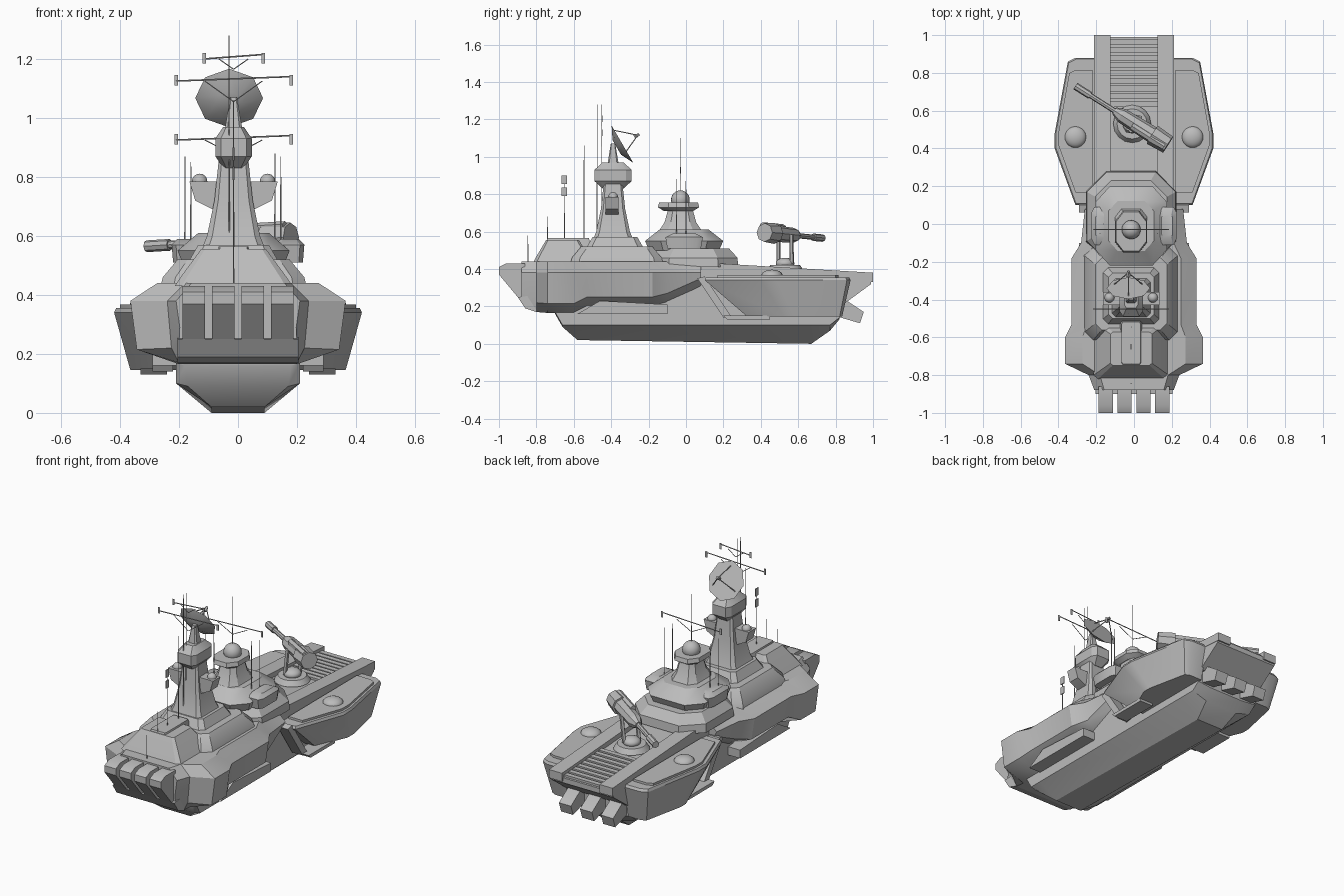
import bpy, bmesh, math
from mathutils import Vector

cube = bpy.data.objects.get("Cube")
if cube:
    bpy.data.objects.remove(cube, do_unlink=True)

grey = bpy.data.materials.new("ship_grey")
grey.use_nodes = True
grey.diffuse_color = (.5, .5, .5, 1)
grey.node_tree.nodes["Principled BSDF"].inputs["Base Color"].default_value = grey.diffuse_color

TOWER_X = -.015          # towers and masts stand slightly off the centre line
SIDES = (-1, 1)


def finish(name, bm, mirror=False):
    """Smooth shading with sharp creases kept."""
    bmesh.ops.recalc_face_normals(bm, faces=bm.faces)
    for face in bm.faces:
        face.smooth = True
    for edge in bm.edges:
        edge.smooth = edge.calc_face_angle(0) < math.radians(30)
    mesh = bpy.data.meshes.new(name)
    bm.to_mesh(mesh)
    bm.free()
    mesh.materials.append(grey)
    obj = bpy.data.objects.new(name, mesh)
    bpy.context.collection.objects.link(obj)
    if mirror:
        obj.modifiers.new("mirror", 'MIRROR')


def loft(name, rings, mirror=False):
    """Bridge equal rings of points and cap both ends."""
    bm = bmesh.new()
    loops = [[bm.verts.new(point) for point in ring] for ring in rings]
    for lower, upper in zip(loops, loops[1:]):
        for i in range(len(lower)):
            bm.faces.new((lower[i - 1], lower[i], upper[i], upper[i - 1]))
    bm.faces.new(loops[0])
    bm.faces.new(loops[-1])
    finish(name, bm, mirror)


def symmetric(y, half):
    """Full cross-section at y from its half profile of (x, z)."""
    return [(x, y, z) for x, z in half] + [(-x, y, z) for x, z in reversed(half)]


def extrude_x(name, profile, start, end, mirror=False):
    """Side profile of (y, z) stretched across the ship."""
    loft(name, [[(x, y, z) for y, z in profile] for x in (start, end)], mirror)


def stack(name, y, levels, stretch=1, square=.7, x=TOWER_X, mirror=False):
    """Octagonal levels (height, half width); stretch is length over width."""
    rings = []
    for z, half in levels:
        cut = half * square
        corners = [(half, cut), (cut, half), (-cut, half), (-half, cut),
                   (-half, -cut), (-cut, -half), (cut, -half), (half, -cut)]
        rings.append([(x + dx, y + dy * stretch, z) for dx, dy in corners])
    loft(name, rings, mirror)


def rod(name, start, end, radius, end_radius=None, sides=5):
    start, end = Vector(start), Vector(end)
    span = end - start
    bm = bmesh.new()
    bmesh.ops.create_cone(bm, cap_ends=True, segments=sides, radius1=radius,
                          radius2=radius if end_radius is None else end_radius,
                          depth=span.length)
    bm.transform(span.to_track_quat('Z', 'Y').to_matrix().to_4x4())
    bmesh.ops.translate(bm, verts=bm.verts, vec=(start + end) / 2)
    finish(name, bm)


def dome(name, centre, radius, squash=1, mirror=False):
    bm = bmesh.new()
    bmesh.ops.create_uvsphere(bm, u_segments=20, v_segments=12, radius=radius)
    bmesh.ops.scale(bm, verts=bm.verts, vec=(1, 1, squash))
    bmesh.ops.translate(bm, verts=bm.verts, vec=centre)
    finish(name, bm, mirror)


# Lower hull: stations of y, flat bottom half width, bottom height
def keel_section(y, flat, bottom):
    return symmetric(y, [(.21, .26), (.21, max(.1, bottom + .01)), (flat, bottom)])


loft("lower_hull", [keel_section(*station) for station in (
    (-.7, .18, .16), (-.66, .17, .09), (-.58, .09, .02), (.67, .09, 0),
    (.77, .11, .07), (.82, .12, .13))])


# Upper body with swollen bow cheeks: stations of y, half beam, underside height
def body_section(y, beam, low):
    deck = .44
    return symmetric(y, [(beam * .75, deck), (beam, deck - .06),
                         (beam * .94, low + .05), (.2, low)])


loft("upper_body", [body_section(*station) for station in (
    (-.88, .21, .24), (-.8, .24, .17), (-.74, .365, .165), (-.6, .365, .165),
    (-.53, .33, .2), (-.18, .33, .2), (-.1, .28, .22), (.08, .26, .3))])

# Flight deck, rails, slats and stern skids
extrude_x("aft_deck", [(-.1, .42), (.99, .35), (.99, .32), (.84, .21), (-.1, .22)], -.21, .21)
extrude_x("deck_rail", [(0, .44), (1, .38), (1, .33), (0, .4)], .125, .212, mirror=True)
for i in range(9):
    y = .62 + i * .041
    height = .43 - y * .07
    extrude_x("deck_slat", [(y, .33), (y, height), (y + .03, height), (y + .03, .33)],
              -.125, .125)
for x in (-.14, 0, .14):
    extrude_x("stern_skid", [(.74, .24), (.86, .23), (.95, .17), (.93, .11), (.76, .16)],
              x - .04, x + .04)

# Side sponsons: one plan outline, shrunk for the keel and the raised lip
plan = [(.2, .88), (.31, .88), (.35, .86), (.42, .48), (.42, .4), (.31, .1), (.2, .1)]


def shrunk(z, centre_x, centre_y, scale_x, scale_y):
    return [(centre_x + (x - centre_x) * scale_x, centre_y + (y - centre_y) * scale_y, z)
            for x, y in plan]


loft("sponson", [shrunk(.145, .2, .75, .75, .65), shrunk(.34, .2, .5, 1, 1),
                 shrunk(.355, .2, .5, .97, .98)], mirror=True)
loft("sponson_lip", [shrunk(z, .31, .5, .82, .83) for z in (.35, .368)], mirror=True)
dome("sponson_dome", (.31, .46, .365), .057, squash=.55, mirror=True)
extrude_x("sponson_brace", [(.06, .35), (.1, .36), (.24, .15), (.2, .14)], .22, .29, mirror=True)
extrude_x("sponson_foot", [(.2, .15), (.45, .15), (.45, .13), (.22, .13)], .24, .33, mirror=True)
extrude_x("side_skid", [(-.58, .16), (-.46, .23), (-.1, .21), (-.1, .16)], .2, .29, mirror=True)

# Bow launch tubes in their tray
tube = [(-.86, .43), (-.96, .43), (-1, .41), (-1, .37), (-.9, .25), (-.86, .24)]
for i in range(4):
    x = (i - 1.5) * .1
    extrude_x("launch_tube", tube, x - .038, x + .038)
extrude_x("tube_tray", [(-.8, .26), (-.9, .25), (-.86, .19), (-.8, .17)], -.205, .205)

# Forward superstructure
stack("fore_house", -.66, [(.43, .2), (.46, .18), (.555, .11)], stretch=.8, square=.88)
stack("house_spine", -.63, [(.45, .07), (.565, .05)], stretch=2.2, square=.9)
stack("bridge_base", -.37, [(.42, .25), (.46, .24), (.52, .19)], square=.82)
stack("bridge_upper", -.38, [(.5, .16), (.57, .12)], square=.82)
stack("main_tower", -.39, [(.55, .11), (.6, .09), (.72, .065), (.86, .05)], square=.8)
stack("tower_head", -.39, [(.83, .035), (.87, .062), (.93, .062), (.97, .035)], stretch=1.6)
stack("dish_pylon", -.39, [(.96, .03), (1.07, .012)])
wing = [(.04, .68), (.06, .685), (.13, .72), (.15, .785), (.04, .785)]
for side in SIDES:
    loft("tower_wing", [[(TOWER_X + side * x, y, z) for x, z in wing] for y in (-.43, -.36)])
    dome("wing_dome", (TOWER_X + side * .115, -.39, .785), .026)

# Radar dish with a feed on three struts
hub, axis = Vector((-.03, -.37, 1.05)), Vector((0, .86, .5))
rim = hub + axis * .035
feed = hub + axis * .13
rod("dish_bowl", hub, rim, .045, .115, sides=8)
rod("dish_feed", feed - axis * .02, feed + axis * .01, .012, .008)
across = Vector((1, 0, 0))
upward = across.cross(axis)
for i in range(3):
    angle = i * math.tau / 3 + math.pi / 2
    spoke = across * math.cos(angle) + upward * math.sin(angle)
    rod("feed_strut", rim + spoke * .085, feed, .003)

# Aft superstructure
stack("aft_base", .04, [(.41, .24), (.46, .235), (.51, .19)], square=.55)
stack("aft_house", -.01, [(.5, .17), (.55, .19), (.61, .12)], stretch=1.1, square=.6)
stack("aft_tower", -.03, [(.6, .09), (.65, .065), (.72, .05)], stretch=1.3, square=.6)
stack("aft_platform", -.04, [(.71, .06), (.73, .085), (.755, .08)], stretch=1.3, square=.5)
dome("aft_dome", (TOWER_X, -.03, .77), .05)
stack("side_pod", -.01, [(.51, .045), (.57, .05), (.59, .03)], stretch=2, x=.175, mirror=True)

# Deck gun, laid out along one line from breech to muzzle
mount = Vector((-.01, .53, .43))
dome("gun_dome", mount, .05, squash=.6)
rod("gun_ring", mount - Vector((0, 0, .04)), mount - Vector((0, 0, .01)), .1, .08, sides=16)
breech, muzzle = Vector((.18, .42, .595)), Vector((-.31, .73, .565))
trunnion = breech.lerp(muzzle, .35)
for side in SIDES:
    offset = Vector((.025, .035, 0)) * side
    rod("gun_leg", mount + offset, trunnion + offset, .012)
for part, start, end, radius, end_radius in (
        ("breech", 0, .17, .05, .056), ("body", .17, .5, .045, .04),
        ("sleeve", .5, .58, .04, .02), ("barrel", .58, .9, .014, .014),
        ("muzzle", .84, 1, .02, .02)):
    rod("gun_" + part, breech.lerp(muzzle, start), breech.lerp(muzzle, end),
        radius, end_radius, sides=8)
lift = Vector((-.02, -.01, .035))
rod("gun_sight", breech + lift, trunnion + lift, .02, sides=6)


# Masts with cross yards, braces and end plates
def yard(y, z, half, foot):
    rod("yard", (TOWER_X - half, y, z), (TOWER_X + half, y, z + .015), .003)
    for side in SIDES:
        tip = TOWER_X + side * half
        rod("yard_brace", (TOWER_X, y, z - foot), ((TOWER_X + tip) / 2, y, z), .002)
        stack("yard_end", y, [(z - .015, .006), (z + .02, .006)], stretch=.4, x=tip)


yard(-.45, 1.125, .195, .07)
yard(-.45, 1.2, .1, .035)
yard(-.03, .925, .195, .05)
for x, y, peak in ((-.03, -.475, 1.28), (-.03, -.45, 1.28), (TOWER_X, -.03, 1.1),
                   (TOWER_X, -.545, 1.06), (TOWER_X, -.65, .9), (TOWER_X, -.74, .68),
                   (TOWER_X, -.845, .58), (-.18, -.05, .87), (-.16, 0, .85),
                   (.125, -.05, .88), (.145, 0, .87)):
    rod("whip_mast", (x, y, .43), (x, y, peak), .003, .0015)
for z in (.79, .855):
    stack("signal_flag", -.65, [(z, .003), (z + .045, .003)], stretch=5)
